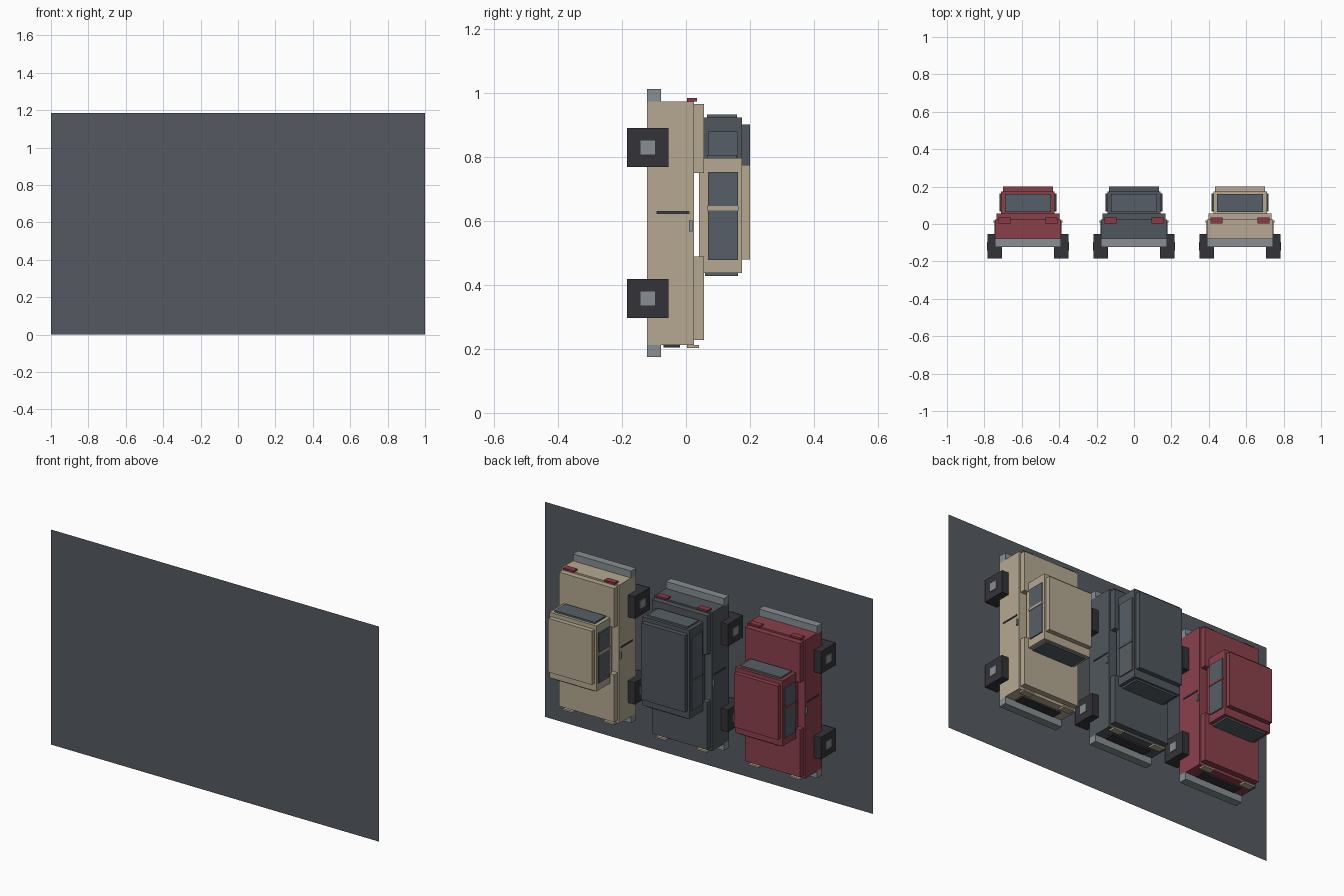
import bpy

cube = bpy.data.objects.get("Cube")
if cube:
    bpy.data.objects.remove(cube, do_unlink=True)


def material(name, hex_code):
    """Flat colour from an sRGB hex code."""
    rgb = [int(hex_code[i:i + 2], 16) / 255 for i in (0, 2, 4)]
    col = [c / 12.92 if c <= 0.04045 else ((c + 0.055) / 1.055) ** 2.4 for c in rgb] + [1]
    m = bpy.data.materials.new(name)
    m.use_nodes = True
    m.diffuse_color = col
    m.node_tree.nodes["Principled BSDF"].inputs["Base Color"].default_value = col
    return m


tan = material("tan paint", "b5a991")
red = material("red paint", "8a404b")
slate = material("slate paint", "50575d")
asphalt = material("asphalt", "555a61")
glass = material("glass", "565f67")
rubber = material("rubber", "343338")
metal = material("grey metal", "878f92")
lamp_red = material("tail lamp red", "8e3947")


def box(name, x, y, z, mat):
    """Box from (min, max) ranges on each axis."""
    bpy.ops.mesh.primitive_cube_add(size=1, location=[sum(r) / 2 for r in (x, y, z)])
    ob = bpy.context.object
    ob.name = name
    for v in ob.data.vertices:
        v.co = [c * (r[1] - r[0]) for c, r in zip(v.co, (x, y, z))]
    ob.data.materials.append(mat)
    return ob


def car(label, cx, paint, cabin_end):
    """Car with its nose towards -z and its roof towards +y."""
    def mid(part, half, y, z, mat):
        box(f"{label}_{part}", (cx - half, cx + half), y, z, mat)

    def pair(part, inner, outer, y, z, mat):
        for side, s in (("left", 1), ("right", -1)):
            box(f"{label}_{side}_{part}", sorted((cx + s * inner, cx + s * outer)), y, z, mat)

    # Body, hood and rear deck
    mid("body", 0.177, (-0.122, 0.025), (0.212, 0.975), paint)
    mid("hood", 0.168, (0.025, 0.056), (0.228, 0.49), paint)
    mid("rear_deck", 0.168, (0.025, 0.056), (0.75, 0.966), paint)

    # Cabin, roof and glass
    mid("cabin", 0.143, (0.04, 0.175), (0.437, cabin_end), paint)
    mid("roof", 0.133, (0.175, 0.2), (0.48, cabin_end - 0.022), paint)
    mid("windshield", 0.123, (0.06, 0.163), (0.428, 0.437), glass)
    mid("rear_window", 0.123, (0.065, 0.16), (cabin_end, cabin_end + 0.009), glass)
    pair("side_window", 0.143, 0.149, (0.069, 0.162), (0.478, cabin_end - 0.045), glass)
    pair("window_pillar", 0.143, 0.152, (0.066, 0.164), (0.634, 0.647), paint)

    # Bumpers, grille and lamps
    mid("front_bumper", 0.177, (-0.122, -0.078), (0.175, 0.215), metal)
    mid("rear_bumper", 0.177, (-0.122, -0.078), (0.97, 1.013), metal)
    mid("grille", 0.12, (-0.07, -0.018), (0.204, 0.212), rubber)
    pair("headlight", 0.093, 0.157, (0.003, 0.04), (0.203, 0.212), tan)
    pair("tail_light", 0.093, 0.157, (0.003, 0.035), (0.975, 0.985), lamp_red)

    # Door details
    pair("door_seam", 0.177, 0.18, (-0.092, 0.011), (0.623, 0.631), rubber)
    pair("door_handle", 0.177, 0.184, (0.009, 0.02), (0.568, 0.602), metal)

    # Square wheels and hubs
    for end, z in (("front", 0.358), ("rear", 0.83)):
        pair(f"{end}_wheel", 0.139, 0.217, (-0.184, -0.054), (z - 0.061, z + 0.061), rubber)
        pair(f"{end}_hub", 0.217, 0.22, (-0.143, -0.097), (z - 0.022, z + 0.022), metal)


car("red_pickup", -0.567, red, 0.798)
car("slate_wagon", 0.0, slate, 0.925)
car("tan_pickup", 0.567, tan, 0.798)

# Upright ground sheet behind the wheels
bpy.ops.mesh.primitive_plane_add(size=1, location=(0, -0.2, 0.5925))
ground = bpy.context.object
ground.name = "ground"
for v in ground.data.vertices:
    v.co = (v.co.x * 2, 0, v.co.y * 1.185)
ground.data.materials.append(asphalt)
